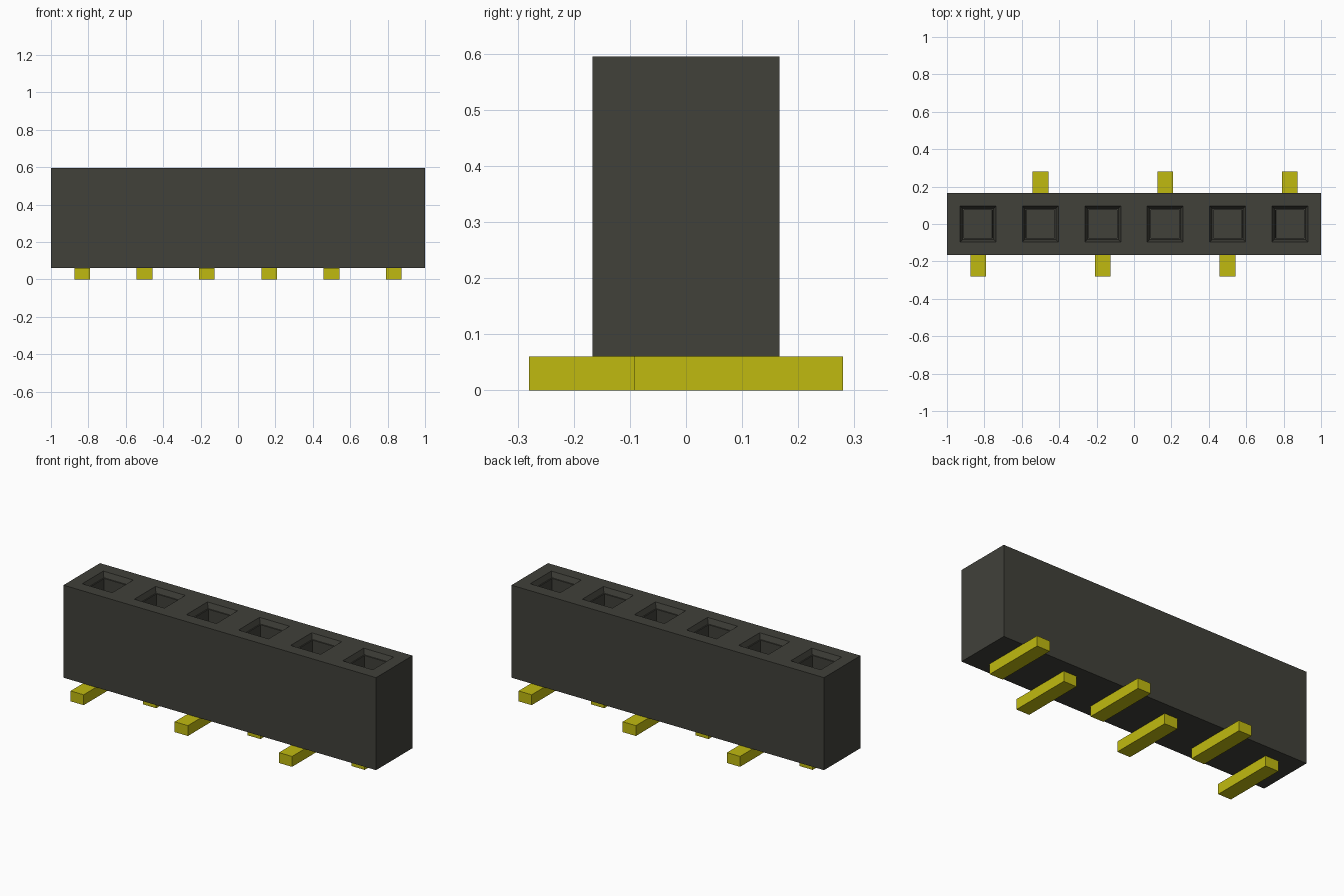
import bpy
import bmesh
from mathutils import Matrix, Vector

COUNT = 6
PITCH = 1 / 3
BASE_Z, TOP_Z = 0.06, 0.595

if "Cube" in bpy.data.objects:
    bpy.data.objects.remove(bpy.data.objects["Cube"], do_unlink=True)


def make_material(name, rgb):
    mat = bpy.data.materials.new(name)
    mat.use_nodes = True
    mat.diffuse_color = (*rgb, 1)
    bsdf = next(n for n in mat.node_tree.nodes if n.type == "BSDF_PRINCIPLED")
    bsdf.inputs["Base Color"].default_value = (*rgb, 1)
    return mat


def box(low, high):
    low, high = Vector(low), Vector(high)
    bm = bmesh.new()
    bmesh.ops.create_cube(bm, size=1, matrix=Matrix.Translation((low + high) / 2)
                          @ Matrix.Diagonal((*(high - low), 1)))
    return bm


def finish(bm, name, mat):
    mesh = bpy.data.meshes.new(name)
    bm.to_mesh(mesh)
    bm.free()
    mesh.materials.append(mat)
    obj = bpy.data.objects.new(name, mesh)
    bpy.context.collection.objects.link(obj)


dark_plastic = make_material("dark plastic", (0.052, 0.052, 0.042))
yellow_metal = make_material("yellow metal", (0.53, 0.49, 0.005))
centres = [(i - (COUNT - 1) / 2) * PITCH for i in range(COUNT)]

# Housing, divided into one square cell per contact
body = box((-1, -PITCH / 2, BASE_Z), (1, PITCH / 2, TOP_Z))
for x in centres[:-1]:
    bmesh.ops.bisect_plane(body, geom=body.verts[:] + body.edges[:] + body.faces[:],
                           plane_co=(x + PITCH / 2, 0, 0), plane_no=(1, 0, 0))
body.normal_update()

# Sockets: rim, sloped lead-in, small ledge, deep square hole
sockets = [f for f in body.faces if f.normal.z > 0.9]
for thickness, depth in ((0.1, 0), (0.018, -0.03), (0.01, 0), (0.001, -0.3)):
    bmesh.ops.inset_individual(body, faces=sockets, thickness=thickness, depth=depth)
    body.normal_update()
finish(body, "housing", dark_plastic)

# Flat contact legs, alternating front and back
for i, x in enumerate(centres):
    near, far = (-0.28, 0.093) if i % 2 == 0 else (-0.093, 0.28)
    finish(box((x - 0.042, near, 0), (x + 0.042, far, BASE_Z)),
           f"contact_leg_{i + 1}", yellow_metal)
